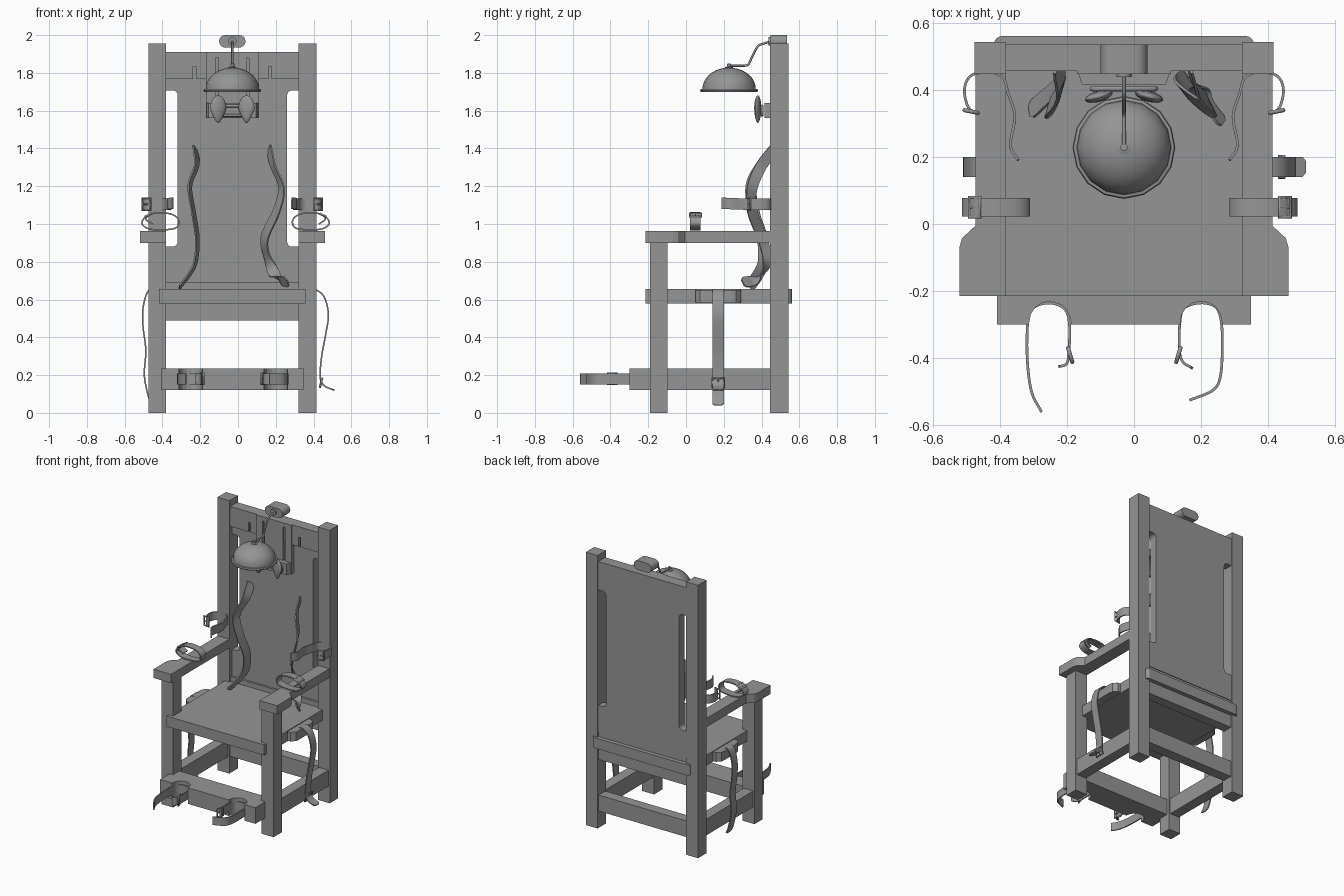
import bpy, bmesh, math
from mathutils import Vector, Matrix

if "Cube" in bpy.data.objects:
    bpy.data.objects.remove(bpy.data.objects["Cube"])

CX = -0.03                      # chair centre line
SIDES = ((-1, "left"), (1, "right"))


def finish(bm, name, smooth=False):
    bmesh.ops.recalc_face_normals(bm, faces=bm.faces[:])
    me = bpy.data.meshes.new(name)
    bm.to_mesh(me)
    bm.free()
    ob = bpy.data.objects.new(name, me)
    bpy.context.collection.objects.link(ob)
    if smooth:
        bpy.ops.object.select_all(action='DESELECT')
        ob.select_set(True)
        bpy.context.view_layer.objects.active = ob
        bpy.ops.object.shade_smooth_by_angle(angle=math.radians(40))
    return ob


def prism(name, pts, axis, a, b, smooth=False):
    """Extrude a 2D outline along an axis between a and b."""
    put = {'z': lambda p, d: (p[0], p[1], d), 'y': lambda p, d: (p[0], d, p[1])}[axis]
    bm = bmesh.new()
    f = bm.faces.new([bm.verts.new(put(p, a)) for p in pts])
    ext = bmesh.ops.extrude_face_region(bm, geom=[f])
    move = Vector(put((0, 0), b - a))
    bmesh.ops.translate(bm, vec=move, verts=[v for v in ext['geom'] if isinstance(v, bmesh.types.BMVert)])
    return finish(bm, name, smooth)


def box(name, x0, x1, y0, y1, z0, z1):
    return prism(name, [(x0, y0), (x1, y0), (x1, y1), (x0, y1)], 'z', z0, z1)


def spline(pts, n=6):
    """Catmull-Rom samples through the points."""
    p = [Vector(q) for q in pts]
    p = [2 * p[0] - p[1]] + p + [2 * p[-1] - p[-2]]
    out = []
    for i in range(1, len(p) - 2):
        a, b, c, d = p[i - 1:i + 3]
        for k in range(n):
            t = k / n
            out.append(0.5 * (2 * b + (c - a) * t + (2 * a - 5 * b + 4 * c - d) * t * t
                              + (3 * b - a - 3 * c + d) * t ** 3))
    return out + [p[-2]]


def ribbon(name, pts, w0, w1=None, width=0.06, thick=0.008):
    """Flat strap swept along a curve, width direction blends w0 to w1."""
    s = spline(pts)
    w0, w1 = Vector(w0), Vector(w1 or w0)
    bm, rings = bmesh.new(), []
    for i, c in enumerate(s):
        t = (s[min(i + 1, len(s) - 1)] - s[max(i - 1, 0)]).normalized()
        w = w0.lerp(w1, i / (len(s) - 1))
        w = (w - t * w.dot(t)).normalized()
        n = t.cross(w) * thick / 2
        w = w * width / 2 * (0.6 if i == len(s) - 1 else 1)
        rings.append([bm.verts.new(c + v) for v in (w + n, w - n, -w - n, -w + n)])
    for a, b in zip(rings, rings[1:]):
        for k in range(4):
            bm.faces.new((a[k], a[(k + 1) % 4], b[(k + 1) % 4], b[k]))
    bm.faces.new(rings[0])
    bm.faces.new(rings[-1])
    return finish(bm, name, True)


def tube(name, pts, r, cyclic=False, res=2):
    cu = bpy.data.curves.new(name, 'CURVE')
    cu.dimensions, cu.bevel_depth, cu.bevel_resolution, cu.use_fill_caps = '3D', r, res, True
    sp = cu.splines.new('POLY')
    sp.points.add(len(pts) - 1)
    for q, p in zip(sp.points, pts):
        q.co = (*p, 1)
    sp.use_cyclic_u = cyclic
    ob = bpy.data.objects.new(name, cu)
    bpy.context.collection.objects.link(ob)


def buckle(name, c, u, v, a=0.03, b=0.036):
    """Rectangular wire frame with a centre prong."""
    c, u, v = Vector(c), Vector(u).normalized() * a, Vector(v).normalized() * b
    tube(name, [c + u + v, c - u + v, c - u - v, c + u - v], 0.006, True, 1)
    tube(name + "_prong", [c - u, c + u], 0.004, False, 1)


def lathe(name, prof, loc, n):
    bm = bmesh.new()
    vs = [bm.verts.new((r, 0, z)) for r, z in prof]
    es = [bm.edges.new(e) for e in zip(vs, vs[1:])]
    bmesh.ops.spin(bm, geom=vs + es, cent=(0, 0, 0), axis=(0, 0, 1), angle=2 * math.pi, steps=n)
    bmesh.ops.remove_doubles(bm, verts=bm.verts[:], dist=1e-5)
    bmesh.ops.translate(bm, verts=bm.verts[:], vec=loc)
    return finish(bm, name, True)


def arc(cx, cy, r, a0, a1, n=4):
    return [(cx + r * math.cos(math.radians(a0 + (a1 - a0) * i / n)),
             cy + r * math.sin(math.radians(a0 + (a1 - a0) * i / n))) for i in range(n + 1)]


def mirrored(half):
    return [(CX + x, z) for x, z in half] + [(CX - x, z) for x, z in reversed(half)]


# posts, legs, armrests, side stretchers, seat side brackets
for s, side in SIDES:
    X = lambda x: CX + s * x
    box("back_post_" + side, X(.351), X(.445), .446, .542, 0, 1.955)
    box("front_leg_" + side, X(.351), X(.445), -.19, -.097, 0, .90)
    prism("armrest_" + side, [(X(.351), -.214), (X(.49), -.214), (X(.49), -.07), (X(.482), -.042),
                              (X(.442), -.005), (X(.442), .45), (X(.351), .45)], 'z', .90, .963)
    box("side_stretcher_" + side, X(.36), X(.435), -.11, .455, .12, .235)
    prism("seat_bracket_" + side, [(X(.38), .05), (X(.41), .05), (X(.436), .075), (X(.44), .10),
                                   (X(.44), .24), (X(.436), .265), (X(.41), .29), (X(.38), .29)],
          'z', .585, .65)
box("back_stretcher", CX - .352, CX + .352, .455, .53, .12, .235)

# seat with rounded rear corners, rear apron
L, R = CX - .387, CX + .387
prism("seat", [(L, -.214), (R, -.214)] + arc(R - .025, .535, .025, 0, 90)
      + arc(L + .025, .535, .025, 90, 180), 'z', .58, .655)
box("rear_apron", CX - .352, CX + .352, .46, .53, .49, .69)

# backrest panel, narrowed in the middle by side openings
prism("backrest", mirrored([(.352, .69), (.352, .88)] + arc(.315, .905, .025, 270, 180)
                           + arc(.315, 1.682, .025, 180, 90) + [(.352, 1.707), (.352, 1.91)]), 'y', .475, .535)

# slotted headboard and proud slotted centre plate
prism("headboard", mirrored([(.352, 1.91), (.352, 1.767), (.208, 1.767), (.208, 1.835),
                             (.192, 1.835), (.192, 1.767)]), 'y', .456, .48)
prism("headrest_plate", mirrored([(.14, 1.91), (.14, 1.56), (.088, 1.56), (.088, 1.88),
                                  (.074, 1.88), (.074, 1.56)]), 'y', .447, .48)
prism("headrest_block", [(CX - .14, .46), (CX - .125, .415), (CX + .125, .415), (CX + .14, .46)], 'z', 1.56, 1.64)
tube("headrest_frame", [(CX + x, .403, z) for x, z in
                        ((-.085, 1.575), (.085, 1.575), (.095, 1.585), (.095, 1.615),
                         (.085, 1.625), (-.085, 1.625), (-.095, 1.615), (-.095, 1.585))], .008, True)

# teardrop head pads
for s, side in SIDES:
    bm = bmesh.new()
    bmesh.ops.create_uvsphere(bm, u_segments=16, v_segments=10, radius=1)
    for v in bm.verts:
        taper = 1 if v.co.z > .1 else 1 - .45 * (.1 - v.co.z)
        v.co = Vector((v.co.x * .045 * taper, v.co.y * .016, v.co.z * .073))
    bmesh.ops.rotate(bm, verts=bm.verts[:], matrix=Matrix.Rotation(-s * .27, 3, 'Z'))
    bmesh.ops.translate(bm, verts=bm.verts[:], vec=(CX + s * .075, .38, 1.608))
    finish(bm, "head_pad_" + side, True)

# hollow domed cap with rim and top knob
Y = .228
A = [math.pi / 2 * i / 9 for i in range(1, 9)]
dome = [(.15, 0), (.153, .006), (.15, .014), (.141, .016)]
dome += [(.141 * math.cos(a), .016 + .112 * math.sin(a)) for a in A]
dome += [(0, .128), (0, .118)]
dome += [(.132 * math.cos(a), .008 + .11 * math.sin(a)) for a in reversed(A)]
dome += [(.132, 0), (.15, 0)]
lathe("cap_dome", dome, (CX, Y, 1.70), 16)
lathe("cap_knob", [(0, 0), (.022, 0), (.022, .01), (.011, .013), (.011, .028), (0, .03)], (CX, Y, 1.82), 12)
tube("cap_cable", spline([(CX, Y, 1.838), (CX, .30, 1.838), (CX, .33, 1.845), (CX, .352, 1.89),
                          (CX, .38, 1.94), (CX, .41, 1.955), (CX, .455, 1.967)], 4), .006)
prism("cable_holder", arc(CX + .037, 1.967, .033, -90, 90, 8) + arc(CX - .037, 1.967, .033, 90, 270, 8),
      'y', .447, .535, True)
prism("cable_socket", arc(CX, 1.967, .022, 0, 337.5, 15), 'y', .438, .45, True)

# footrest with two rounded ankle notches
front = [(CX - .378, -.19), (CX - .378, -.30)]
for c in (-.25, .2):
    front += [(c - .062, -.30)] + arc(c, -.292, .062, 180, 0, 8) + [(c + .062, -.30)]
prism("footrest", front + [(CX + .378, -.30), (CX + .378, -.19)], 'z', .12, .235)
box("front_stretcher", CX - .352, CX + .352, -.193, -.12, .12, .235)

# ankle straps
UP = (0, 0, 1)
ankle = {"left": [(-.275, -.56), (-.305, -.50), (-.318, -.40), (-.316, -.29), (-.30, -.25), (-.255, -.235),
                  (-.21, -.25), (-.193, -.29), (-.193, -.37), (-.20, -.415), (-.225, -.425)],
         "right": [(.165, -.525), (.235, -.495), (.258, -.45), (.263, -.35), (.258, -.28), (.24, -.245),
                   (.197, -.235), (.15, -.25), (.137, -.29), (.135, -.37), (.145, -.41), (.175, -.43)]}
for side, pts in ankle.items():
    ribbon("ankle_strap_" + side, [(x, y, .18) for x, y in pts], UP, width=.058)
buckle("ankle_buckle_left", (-.19, -.39, .18), (-.3, 1, 0), UP, .024, .03)
buckle("ankle_buckle_right", (.132, -.39, .18), (.3, 1, 0), UP, .024, .03)

# wrist straps looped on the armrests
for s, side in SIDES:
    W = lambda x: -.0125 + s * x
    loop = [(.44, 1.0), (.475, 1.025), (.455, 1.05), (.40, 1.06), (.335, 1.05), (.302, 1.02), (.315, .98),
            (.39, .969), (.46, .975), (.495, 1.0), (.485, 1.03), (.46, 1.045)]
    ribbon("wrist_strap_" + side, [(W(x), .05, z) for x, z in loop], (0, 1, 0), width=.055)
    buckle("wrist_buckle_" + side, (W(.462), .05, 1.047), (s, 0, -.5), (0, 1, 0), .018, .03)

# upper arm straps around the back posts
for s, side in SIDES:
    path = [(.315, .19, 1.11), (.338, .235, 1.108), (.325, .32, 1.105), (.345, .39, 1.105), (.36, .435, 1.105),
            (.40, .452, 1.105), (.455, .442, 1.105), (.475, .40, 1.105), (.462, .345, 1.105), (.43, .33, 1.105)]
    ribbon("arm_strap_" + side, [(CX + s * x, y, z) for x, y, z in path], UP, width=.06)
    buckle("arm_buckle_" + side, (CX + s * .455, .335, 1.105), (1, s * .2, 0), UP, .022, .032)

# long chest straps draped from the backrest
ribbon("chest_strap_left", [(-.225, .47, 1.40), (-.22, .40, 1.31), (-.255, .345, 1.20), (-.235, .36, 1.06),
                            (-.215, .405, .92), (-.225, .41, .80), (-.26, .38, .73), (-.31, .335, .665)],
       (.3, .95, 0), (.25, .97, 0))
ribbon("chest_strap_right", [(.165, .47, 1.40), (.185, .40, 1.31), (.23, .35, 1.19), (.205, .35, 1.07),
                             (.14, .405, .92), (.165, .43, .80), (.21, .37, .71), (.265, .30, .69)],
       (-.3, .95, 0), (-.6, .3, .6))

# thigh straps hanging from the seat sides
thigh = {"left": [(-.43, .645), (-.475, .645), (-.502, .56), (-.503, .46), (-.488, .33), (-.496, .20),
                  (-.475, .09), (-.455, .04)],
         "right": [(.37, .645), (.415, .65), (.458, .61), (.479, .52), (.465, .42), (.443, .30), (.435, .19),
                   (.455, .145), (.51, .12)]}
for side, pts in thigh.items():
    ribbon("thigh_strap_" + side, [(x, .17, z) for x, z in pts], (0, 1, 0), width=.06)
buckle("thigh_buckle_right", (.44, .17, .16), (.25, 0, 1), (0, 1, 0), .025, .032)

# dark grey on every part
grey = bpy.data.materials.new("dark_grey")
grey.diffuse_color = (.3, .3, .3, 1)
grey.use_nodes = True
grey.node_tree.nodes["Principled BSDF"].inputs["Base Color"].default_value = grey.diffuse_color
for ob in bpy.data.objects:
    ob.data.materials.append(grey)
